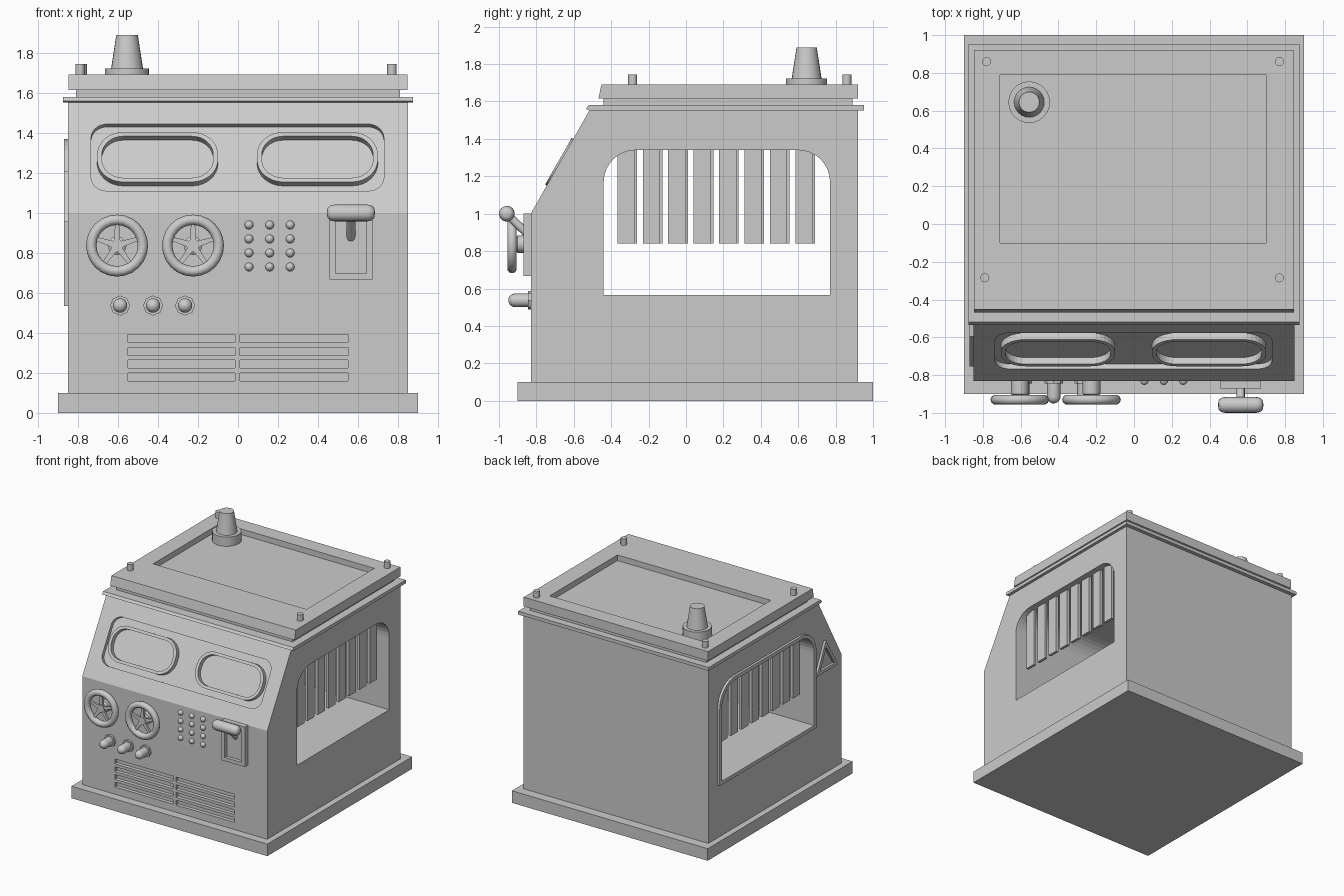
import bpy
import bmesh
from math import cos, sin, pi, radians
from mathutils import Matrix, Vector

cube = bpy.data.objects.get("Cube")
if cube:
    bpy.data.objects.remove(cube, do_unlink=True)

grey = bpy.data.materials.new("plain grey")
grey.use_nodes = True
grey.diffuse_color = (0.6, 0.6, 0.6, 1)
grey.node_tree.nodes["Principled BSDF"].inputs["Base Color"].default_value = (0.6, 0.6, 0.6, 1)

# Working planes: local x, y lie on the surface, local z points outwards
FLAT = Matrix()
FRONT = Matrix.Translation((0, -0.83, 0)) @ Matrix.Rotation(pi / 2, 4, 'X')
SLOPE = Matrix.Translation((0, -0.83, 1)) @ Matrix.Rotation(radians(60.4), 4, 'X')
SIDE = Matrix(((0, 0, 1, 0), (1, 0, 0, 0), (0, 1, 0, 0), (0, 0, 0, 1)))
smooth_parts = []


def finish(name, bm, matrix=FLAT, smooth=False):
    bmesh.ops.recalc_face_normals(bm, faces=bm.faces)
    bm.transform(matrix)
    mesh = bpy.data.meshes.new(name)
    bm.to_mesh(mesh)
    bm.free()
    mesh.materials.append(grey)
    obj = bpy.data.objects.new(name, mesh)
    bpy.context.collection.objects.link(obj)
    if smooth:
        smooth_parts.append(obj)
    return obj


def prism(name, outline, low, high, plane=FLAT):
    """Extrude a 2D outline between two heights of a plane."""
    bm = bmesh.new()
    face = bm.faces.new([bm.verts.new((u, v, low)) for u, v in outline])
    out = bmesh.ops.extrude_face_region(bm, geom=[face])
    moved = [g for g in out["geom"] if isinstance(g, bmesh.types.BMVert)]
    bmesh.ops.translate(bm, verts=moved, vec=(0, 0, high - low))
    return finish(name, bm, plane)


def frame(name, outer, inner, low, high, plane):
    """Ring with flat front between two outlines of equal point count."""
    bm = bmesh.new()
    loops = [[bm.verts.new((u, v, w)) for u, v in line]
             for line, w in ((outer, low), (outer, high), (inner, high), (inner, low))]
    n = len(outer)
    for k in range(4):
        a, b = loops[k], loops[(k + 1) % 4]
        for i in range(n):
            j = (i + 1) % n
            bm.faces.new((a[i], a[j], b[j], b[i]))
    return finish(name, bm, plane)


def lathe(name, profile, matrix, steps=24, smooth=True, closed=False):
    """Revolve (radius, height) points about local z."""
    bm = bmesh.new()
    verts = [bm.verts.new((r, 0, h)) for r, h in profile]
    edges = [bm.edges.new(p) for p in zip(verts, verts[1:])]
    if closed:
        edges.append(bm.edges.new((verts[-1], verts[0])))
    bmesh.ops.spin(bm, geom=verts + edges, axis=(0, 0, 1), cent=(0, 0, 0),
                   angle=2 * pi, steps=steps)
    bmesh.ops.remove_doubles(bm, verts=bm.verts, dist=0.0001)
    return finish(name, bm, matrix, smooth)


def rect(x0, x1, y0, y1):
    return [(x0, y0), (x1, y0), (x1, y1), (x0, y1)]


def rounded(x0, x1, y0, y1, r, square_base=False, n=8):
    pts = []
    corners = ((x0, y0, 1, 1, 2), (x1, y0, -1, 1, 3), (x1, y1, -1, -1, 0), (x0, y1, 1, -1, 1))
    for cx, cy, sx, sy, q in corners:
        if square_base and sy > 0:
            pts.append((cx, cy))
            continue
        for i in range(n + 1):
            a = (q + i / n) * pi / 2
            pts.append((cx + sx * r + r * cos(a), cy + sy * r + r * sin(a)))
    return pts


def cut(target, cutter):
    cutter.hide_render = True
    mod = target.modifiers.new("cut", 'BOOLEAN')
    mod.operation = 'DIFFERENCE'
    mod.solver = 'EXACT'
    mod.object = cutter
    bpy.context.view_layer.objects.active = target
    bpy.ops.object.modifier_apply(modifier=mod.name)
    bpy.data.objects.remove(cutter, do_unlink=True)


def at(plane, x, y, z=0):
    return plane @ Matrix.Translation((x, y, z))


# Base and cabin body with its sloped upper front
prism("base", rect(-0.9, 0.9, -0.9, 1.0), 0, 0.1)
body = prism("body", [(-0.83, 0.08), (0.92, 0.08), (0.92, 1.57), (-0.506, 1.57), (-0.83, 1)],
             -0.85, 0.85, SIDE)

# Side opening through the cabin, front window recess and vent slots
cut(body, prism("opening_cutter", rounded(-0.44, 0.77, 0.565, 1.34, 0.17, True), -1, 1, SIDE))
cut(body, prism("recess_cutter", rounded(-0.735, 0.73, 0.127, 0.512, 0.08), -0.03, 0.1, SLOPE))
for row in range(4):
    z = 0.16 + row * 0.064
    for x0, x1 in ((-0.55, -0.015), (0.01, 0.55)):
        cut(body, prism("vent_cutter", rect(x0, x1, z, z + 0.04), -0.03, 0.1, FRONT))

# Front window rims
for side, x0 in (("right", -0.705), ("left", 0.095)):
    frame(side + "_window_rim", rounded(x0, x0 + 0.605, 0.173, 0.46, 0.13),
          rounded(x0 + 0.024, x0 + 0.581, 0.197, 0.436, 0.106), -0.032, 0.01, SLOPE)

# Upright bars hanging inside both openings
for side, x, shift in (("left", 0.79, 0), ("right", -0.79, 0.013)):
    for i in range(8):
        y = -0.367 + i * 0.136 + shift
        prism(f"{side}_bar_{i + 1}", rect(x - 0.012, x + 0.012, y, y + 0.092), 0.84, 1.36)

# Raised trim around the right opening and the small triangular frame
frame("right_opening_trim", rounded(-0.47, 0.80, 0.535, 1.37, 0.2, True),
      rounded(-0.44, 0.77, 0.565, 1.34, 0.17, True), -0.87, -0.845, SIDE)
triangle = [Vector(p) for p in ((-0.475, 0.955), (-0.755, 0.955), (-0.595, 1.21))]
centre = sum(triangle, Vector((0, 0))) / 3
frame("triangle_frame", triangle, [centre + (p - centre) * 0.68 for p in triangle],
      -0.87, -0.845, SIDE)

# Ledge, neck and roof slab with a sunken panel
prism("ledge", [(-0.515, 1.552), (0.952, 1.552), (0.952, 1.58), (-0.52, 1.58), (-0.535, 1.56)],
      -0.875, 0.875, SIDE)
prism("roof_neck", rect(-0.81, 0.81, -0.44, 0.89), 1.57, 1.63)
roof = prism("roof", [(-0.468, 1.615), (0.92, 1.615), (0.92, 1.692), (-0.452, 1.692)],
             -0.847, 0.847, SIDE)
cut(roof, prism("panel_cutter", rect(-0.71, 0.7, -0.1, 0.79), 1.645, 1.8))

# Roof bolts and beacon
for i, (x, y) in enumerate(((-0.78, 0.86), (0.77, 0.86), (-0.79, -0.285), (0.77, -0.285))):
    lathe(f"roof_bolt_{i + 1}", [(0, 0), (0.024, 0), (0.024, 0.065), (0, 0.065)],
          at(FLAT, x, y, 1.68), 12)
lathe("beacon", [(0, 0), (0.11, 0), (0.11, 0.08), (0.08, 0.08), (0.054, 0.248), (0, 0.248)],
      at(FLAT, -0.555, 0.645, 1.642))

# Hand wheels: rim, hub and five spokes
tube = [(0.129 + 0.026 * cos(k * pi / 5), 0.1 + 0.026 * sin(k * pi / 5)) for k in range(10)]
for side, x in (("right", -0.605), ("left", -0.225)):
    place = at(FRONT, x, 0.837)
    lathe(side + "_wheel_rim", tube, place, 24, closed=True)
    lathe(side + "_wheel_hub", [(0, 0), (0.047, 0), (0.047, 0.07), (0.032, 0.08),
                                (0.032, 0.11), (0, 0.11)], place, 12)
    for i in range(5):
        turn = place @ Matrix.Rotation(pi / 2 + i * 2 * pi / 5, 4, 'Z')
        prism(f"{side}_wheel_spoke_{i + 1}",
              [(0.02, -0.016), (0.125, -0.009), (0.125, 0.009), (0.02, 0.016)],
              0.09, 0.106, turn)

# Round-ended knobs on collars
dome = [(0.036 * cos(k * pi / 12), 0.084 + 0.036 * sin(k * pi / 12)) for k in range(6)]
for i, x in enumerate((-0.59, -0.425, -0.265)):
    place = at(FRONT, x, 0.537)
    lathe(f"knob_collar_{i + 1}", [(0, 0), (0.05, 0), (0.05, 0.015), (0, 0.015)], place, 8, False)
    lathe(f"knob_{i + 1}", [(0, 0), (0.036, 0)] + dome + [(0, 0.12)], place, 16)

# Grid of small buttons
button = [(0.022 * cos(k * pi / 8), 0.022 * sin(k * pi / 8)) for k in range(4)] + [(0, 0.022)]
for i in range(3):
    for j in range(4):
        lathe(f"button_{i + 1}_{j + 1}", button, at(FRONT, 0.055 + i * 0.103, 0.73 + j * 0.07), 12)

# Lever: framed plate, stem and rounded grip
frame("lever_plate", rect(0.457, 0.672, 0.668, 1.0), rect(0.487, 0.642, 0.698, 0.97),
      -0.005, 0.04, FRONT)
prism("lever_backing", rect(0.48, 0.65, 0.69, 0.98), -0.005, 0.012, FRONT)
low, high = Vector((0.565, -0.83, 0.875)), Vector((0.565, -0.955, 0.995))
axis = high - low
stem = Matrix.Translation(low) @ axis.to_track_quat('Z', 'Y').to_matrix().to_4x4()
lathe("lever_stem", [(0, 0), (0.022, 0), (0.022, axis.length), (0, axis.length)], stem, 12)
half = [(0.042 * sin(k * pi / 10) ** 0.6, 0.12 - 0.042 * (1 - cos(k * pi / 10))) for k in range(6)]
grip = half + [(r, -h) for r, h in reversed(half)]
lathe("lever_grip", grip, Matrix.Translation((0.565, -0.958, 1.0)) @ Matrix.Rotation(pi / 2, 4, 'Y'), 16)

# Smooth the round parts, keeping hard edges
bpy.ops.object.select_all(action='DESELECT')
for obj in smooth_parts:
    obj.select_set(True)
bpy.context.view_layer.objects.active = smooth_parts[0]
bpy.ops.object.shade_smooth_by_angle(angle=radians(40))
